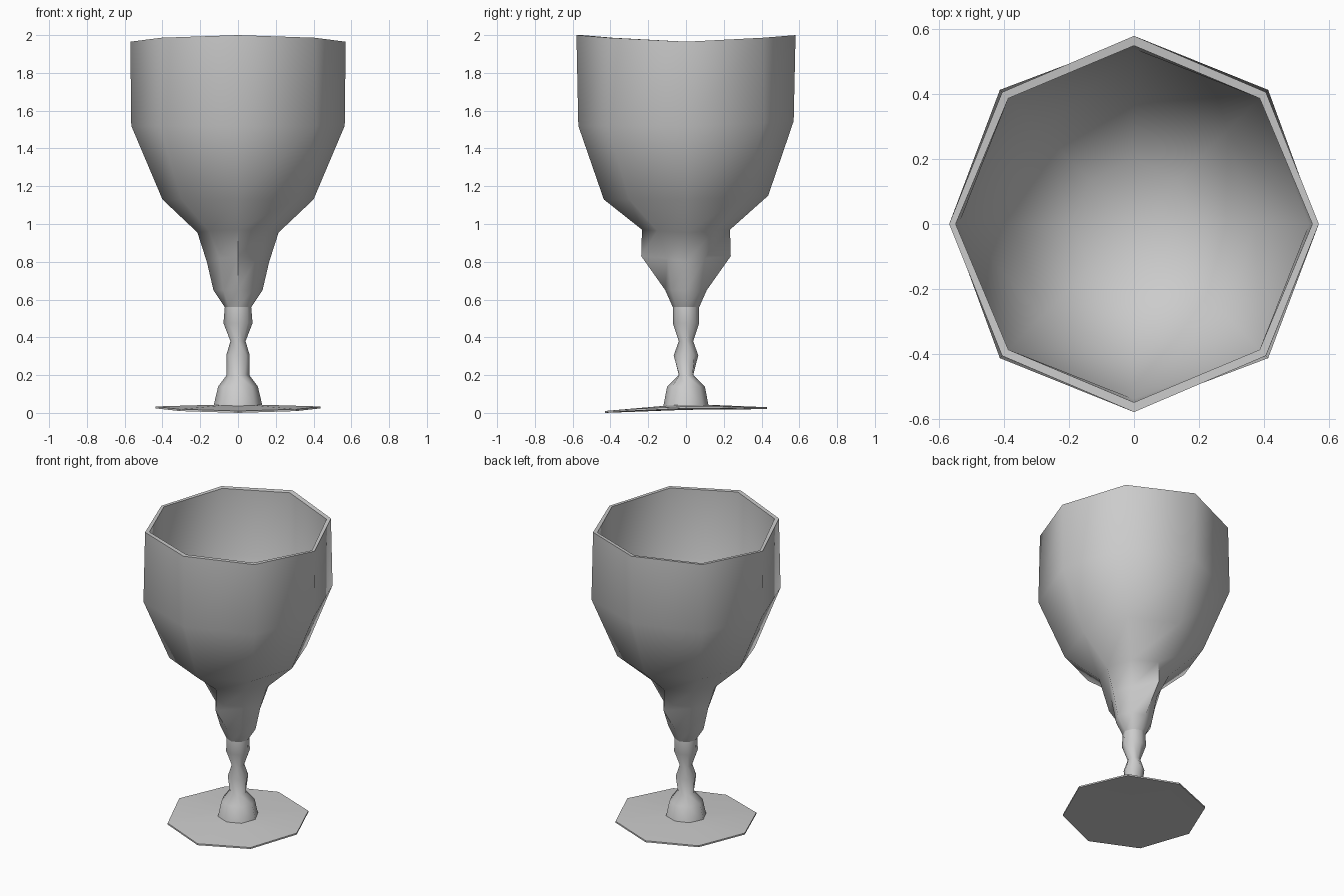
import bpy, bmesh, math

if "Cube" in bpy.data.objects:
    bpy.data.objects.remove(bpy.data.objects["Cube"])

SIDES = 8


def loft(name, rings, cap_start=False, cap_end=False, angle=40):
    """Ring = (radius on x, radius on y, diagonal radius, z on x axis, z at -y, z at +y)."""
    bm = bmesh.new()
    loops = []
    for rx, ry, rd, zx, zf, zb in rings:
        loop = []
        for i in range(SIDES):
            a = i * 2 * math.pi / SIDES
            c, s = math.cos(a), math.sin(a)
            zy = zf if s < 0 else zb
            if i % 2:
                r, z = rd, zx * 0.4 + zy * 0.6
            elif i % 4 == 0:
                r, z = rx, zx
            else:
                r, z = ry, zy
            loop.append(bm.verts.new((r * c, r * s, z)))
        loops.append(loop)
    for a, b in zip(loops, loops[1:]):
        for i in range(SIDES):
            j = (i + 1) % SIDES
            bm.faces.new((a[i], a[j], b[j], b[i]))
    for use, loop in ((cap_start, loops[0]), (cap_end, loops[-1])):
        if use:
            mid = bm.verts.new((0, 0, sum(v.co.z for v in loop) / SIDES))
            for i in range(SIDES):
                bm.faces.new((loop[i], loop[(i + 1) % SIDES], mid))
    bmesh.ops.recalc_face_normals(bm, faces=bm.faces)
    me = bpy.data.meshes.new(name)
    bm.to_mesh(me)
    bm.free()
    ob = bpy.data.objects.new(name, me)
    bpy.context.collection.objects.link(ob)
    bpy.ops.object.select_all(action='DESELECT')
    ob.select_set(True)
    bpy.context.view_layer.objects.active = ob
    bpy.ops.object.shade_smooth_by_angle(angle=math.radians(angle))
    return ob


# Bowl: pinched lower neck, outer wall, saddle-shaped rim, inner wall
loft("bowl", [
    (0.07, 0.07, 0.07, 0.56, 0.56, 0.56),
    (0.13, 0.11, 0.11, 0.65, 0.65, 0.65),
    (0.165, 0.237, 0.14, 0.80, 0.83, 0.83),
    (0.215, 0.233, 0.215, 0.955, 0.97, 0.97),
    (0.40, 0.435, 0.425, 1.13, 1.13, 1.15),
    (0.565, 0.57, 0.585, 1.52, 1.52, 1.545),
    (0.57, 0.58, 0.575, 1.965, 2.0, 2.0),
    (0.55, 0.55, 0.548, 1.965, 2.0, 1.995),
    (0.54, 0.54, 0.55, 1.53, 1.53, 1.55),
    (0.375, 0.405, 0.40, 1.15, 1.15, 1.17),
    (0.19, 0.20, 0.19, 0.99, 0.99, 0.99),
], cap_end=True, angle=55)

# Stem: knops and flared collar
loft("stem", [(rx, ry, (rx + ry) / 2, z, z, z) for rx, ry, z in (
    (0.07, 0.07, 0.56),
    (0.077, 0.07, 0.475),
    (0.04, 0.038, 0.38),
    (0.062, 0.065, 0.305),
    (0.06, 0.038, 0.20),
    (0.105, 0.10, 0.14),
    (0.13, 0.12, 0.035),
)], angle=60)

# Foot: thin, slightly warped octagonal plate
loft("foot", [
    (0.13, 0.12, 0.125, 0.043, 0.037, 0.043),
    (0.437, 0.43, 0.435, 0.034, 0.010, 0.030),
    (0.437, 0.43, 0.435, 0.024, 0.0, 0.020),
], cap_start=True, cap_end=True, angle=30)
